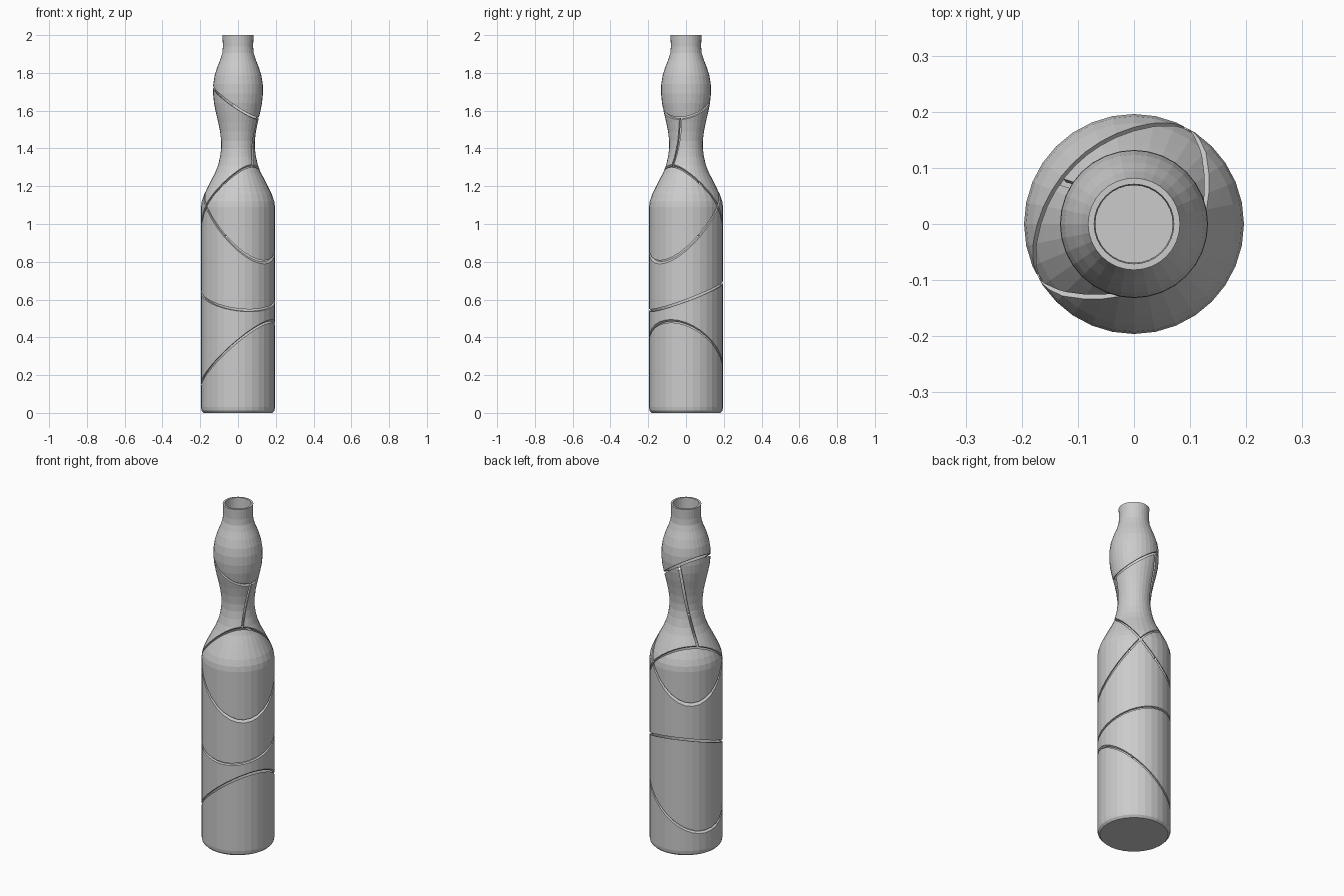
import bpy, bmesh
from math import cos, sin, tau
from mathutils import Vector

if "Cube" in bpy.data.objects:
    bpy.data.objects.remove(bpy.data.objects["Cube"])

SIDES = 32
WALL = 0.011
GAP = 0.012

# outer bottle profile (radius, height), then the inner wall going back down
outer = [(0.182, 0.0), (0.193, 0.012), (0.196, 0.03), (0.196, 1.09), (0.192, 1.12),
         (0.180, 1.155), (0.163, 1.19), (0.143, 1.23), (0.122, 1.27), (0.106, 1.31),
         (0.095, 1.355), (0.089, 1.40), (0.089, 1.44), (0.095, 1.49), (0.105, 1.54),
         (0.117, 1.59), (0.127, 1.64), (0.132, 1.69), (0.131, 1.74), (0.124, 1.785),
         (0.110, 1.83), (0.094, 1.87), (0.083, 1.905), (0.080, 1.94), (0.082, 2.0)]
inner = [(r - WALL, z) for r, z in reversed(outer[2:])]


def lathe(profile):
    bm = bmesh.new()
    rings = [[bm.verts.new((r * cos(tau * i / SIDES), r * sin(tau * i / SIDES), z))
              for i in range(SIDES)] for r, z in profile]
    for a, b in zip(rings, rings[1:]):
        for i in range(SIDES):
            j = (i + 1) % SIDES
            bm.faces.new((a[i], a[j], b[j], b[i]))
    bm.faces.new(list(reversed(rings[0])))   # underside
    bm.faces.new(rings[-1])                  # inside floor
    bmesh.ops.recalc_face_normals(bm, faces=bm.faces)
    return bm


def keep_side(bm, plane, side):
    """Copy of bm on one side of a crack plane, pulled back by half the gap, capped."""
    co, no = plane
    out = bm.copy()
    n = no * side
    res = bmesh.ops.bisect_plane(out, geom=out.verts[:] + out.edges[:] + out.faces[:],
                                 dist=1e-6, plane_co=co + n * GAP / 2, plane_no=n,
                                 clear_inner=True)
    rim = [e for e in res["geom_cut"]
           if isinstance(e, bmesh.types.BMEdge) and e.is_valid and e.is_boundary]
    if rim:
        bmesh.ops.triangle_fill(out, edges=rim, use_beauty=True, normal=-n)
    bmesh.ops.recalc_face_normals(out, faces=out.faces)
    return out


def split(bm, plane):
    return keep_side(bm, plane, -1), keep_side(bm, plane, 1)


def slope(a, b, c):
    """Crack plane z = a + b*x + c*y."""
    return Vector((0, 0, a)), Vector((-b, -c, 1)).normalized()


def finish(name, bm):
    me = bpy.data.meshes.new(name)
    bm.to_mesh(me)
    bpy.context.collection.objects.link(bpy.data.objects.new(name, me))


crack_low = slope(0.31, 0.82, -0.37)
crack_mid = slope(0.618, -0.12, 0.37)
crack_shoulder_a = slope(1.033, -0.85, 0.85)
crack_shoulder_b = slope(1.1625, 0.96, -0.96)
crack_bulb = slope(1.637, -0.67, 0.22)
# steep crack through the waist of the neck
crack_neck = (Vector((-0.005, -0.005, 1.3)), Vector((0.636, 0.778, -0.2)).normalized())

# break the bottle into pieces from the bottom up
base, rest = split(lathe(outer + inner), crack_low)
lower_body, rest = split(rest, crack_mid)
below, above = split(rest, crack_shoulder_a)
upper_body, back_wedge = split(below, crack_shoulder_b)
wedge_b, neck = split(above, crack_shoulder_b)
waist, mouth = split(neck, crack_bulb)
waist_a, waist_b = split(waist, crack_neck)

for name, bm in [("bottle_base", base), ("lower_body", lower_body),
                 ("upper_body", upper_body), ("shoulder_front", back_wedge),
                 ("shoulder_back", wedge_b), ("waist_left", waist_a),
                 ("waist_right", waist_b), ("mouth", mouth)]:
    finish(name, bm)
